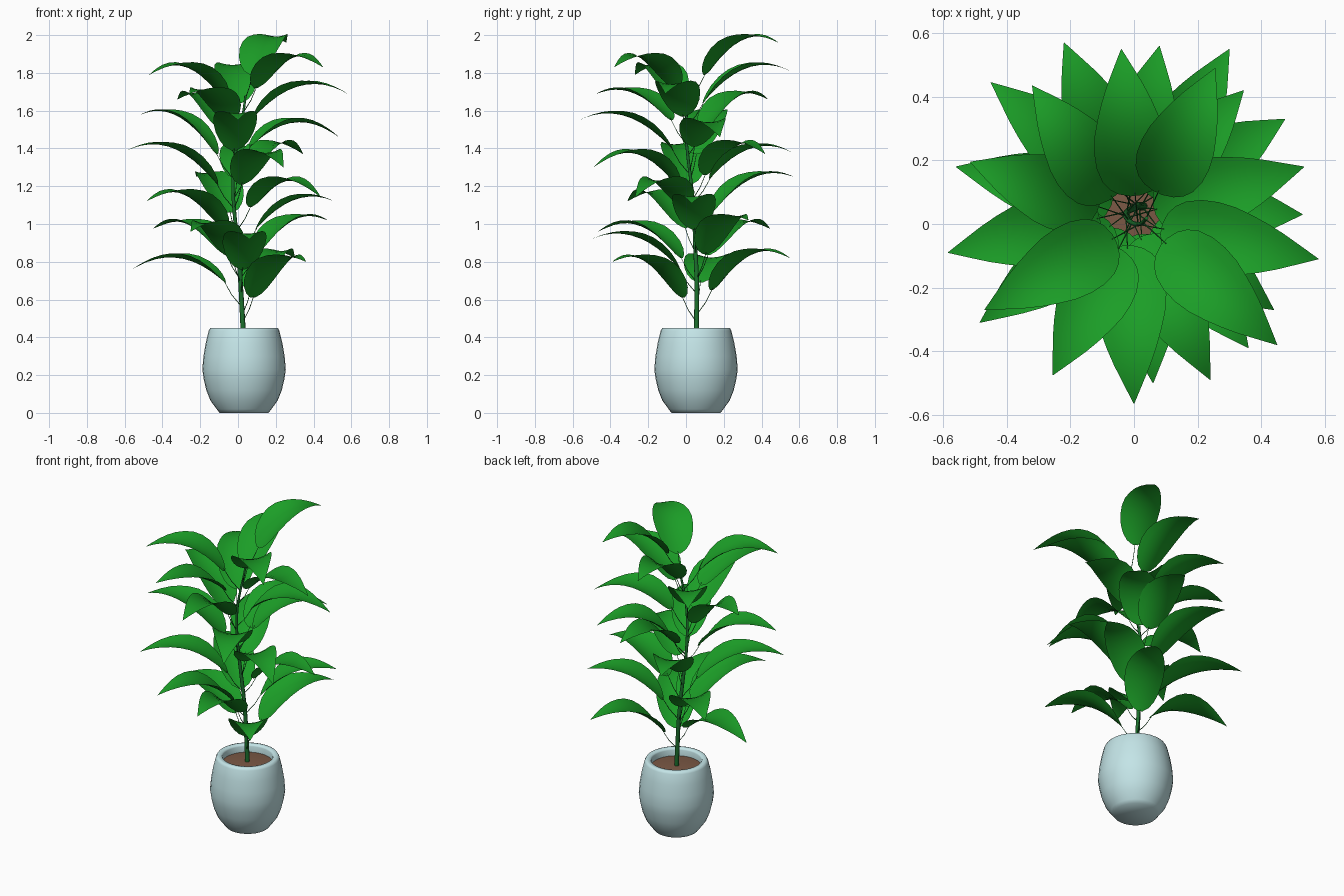
import bpy, bmesh, math
from mathutils import Vector

if "Cube" in bpy.data.objects:
    bpy.data.objects.remove(bpy.data.objects["Cube"])


def material(name, rgb):
    m = bpy.data.materials.new(name)
    m.diffuse_color = (*rgb, 1)
    m.use_nodes = True
    m.node_tree.nodes["Principled BSDF"].inputs["Base Color"].default_value = m.diffuse_color
    return m


POT = material("pale blue ceramic", (0.55, 0.78, 0.8))
SOIL = material("brown soil", (0.2, 0.1, 0.06))
LEAF = material("leaf green", (0.011, 0.34, 0.02))
STEM = material("dark stem green", (0.011, 0.16, 0.025))


def finish(bm, name, mat, angle=40):
    me = bpy.data.meshes.new(name)
    bm.to_mesh(me)
    bm.free()
    ob = bpy.data.objects.new(name, me)
    bpy.context.collection.objects.link(ob)
    me.materials.append(mat)
    for p in me.polygons:
        p.use_smooth = True
    bpy.context.view_layer.objects.active = ob
    ob.select_set(True)
    bpy.ops.object.shade_smooth_by_angle(angle=math.radians(angle))
    ob.select_set(False)
    return ob


def lathe(name, profile, centre, mat, steps=32):
    bm = bmesh.new()
    vs = [bm.verts.new((r, 0, z)) for r, z in profile]
    es = [bm.edges.new(p) for p in zip(vs, vs[1:])]
    bmesh.ops.spin(bm, geom=vs + es, axis=(0, 0, 1), cent=(0, 0, 0),
                   angle=math.tau, steps=steps)
    bmesh.ops.remove_doubles(bm, verts=bm.verts, dist=1e-4)
    bmesh.ops.recalc_face_normals(bm, faces=bm.faces)
    bmesh.ops.translate(bm, verts=bm.verts, vec=centre)
    return finish(bm, name, mat, 75)


def tube(bm, pts, r0, r1, sides=8):
    rings = []
    for i, p in enumerate(pts):
        d = (pts[min(i + 1, len(pts) - 1)] - pts[max(i - 1, 0)]).normalized()
        a = d.orthogonal().normalized() if not rings else (a - d * a.dot(d)).normalized()
        b = d.cross(a)
        r = r0 + (r1 - r0) * i / (len(pts) - 1)
        rings.append([bm.verts.new(p + r * (a * math.cos(t) + b * math.sin(t)))
                      for t in (math.tau * k / sides for k in range(sides))])
    for u, v in zip(rings, rings[1:]):
        for k in range(sides):
            j = (k + 1) % sides
            bm.faces.new((u[k], u[j], v[j], v[k]))
    bm.faces.new(rings[0][::-1])
    bm.faces.new(rings[-1])


def sample(table, t):
    # linear lookup in rows (key, value...)
    for a, b in zip(table, table[1:]):
        if t <= b[0]:
            f = max(0, (t - a[0]) / (b[0] - a[0]))
            return [p + (q - p) * f for p, q in zip(a[1:], b[1:])]
    return list(table[-1][1:])


# pot and soil
CENTRE = (0.032, 0.053, 0)
lathe("pot", [(0, 0), (0.13, 0), (0.145, 0.02), (0.178, 0.065), (0.2, 0.12), (0.214, 0.18),
              (0.221, 0.23), (0.215, 0.3), (0.203, 0.37), (0.187, 0.435), (0.18, 0.448),
              (0.17, 0.45), (0.152, 0.448), (0.147, 0.438), (0.15, 0.38)], CENTRE, POT)
lathe("soil", [(0, 0.41), (0.08, 0.408), (0.152, 0.4)], CENTRE, SOIL)

# stem, gently winding: rows are z, x, y
PATH = [(0.39, 0.03, 0.055), (0.7, 0.013, 0.058), (0.85, 0.003, 0.05), (1.0, -0.014, 0.045),
        (1.2, -0.03, 0.03), (1.4, -0.012, 0.004), (1.55, 0.022, -0.004), (1.68, 0.042, 0.022)]


def stem_at(z):
    z = min(max(z, 0.39), 1.68)
    # average nearby samples to round the path
    s = [sample(PATH, min(max(z + o, 0.39), 1.68)) for o in (-0.06, -0.03, 0, 0.03, 0.06)]
    return Vector((sum(p[0] for p in s) / 5, sum(p[1] for p in s) / 5, z))


bm = bmesh.new()
tube(bm, [stem_at(0.39 + 1.29 * i / 30) for i in range(31)], 0.014, 0.006, 10)
finish(bm, "stem", STEM)

# leaves from top to bottom: tip x, y, z, rise from blade base to tip, sag of the arch
LEAVES = [
    (0.255, 0.49, 1.96, 0.17, 0.4), (0.45, -0.38, 1.83, 0.11, 0.42),
    (-0.47, -0.27, 1.79, 0.13, 0.42), (-0.04, 0.55, 1.81, 0.17, 0.4),
    (0.58, -0.11, 1.69, 0.12, 0.41), (-0.255, -0.475, 1.69, 0.14, 0.3),
    (-0.32, 0.435, 1.66, 0.17, 0.4), (0.535, 0.18, 1.46, 0.05, 0.41),
    (0.0, -0.565, 1.55, 0.16, 0.4), (-0.515, 0.195, 1.58, 0.21, 0.38),
    (0.345, 0.42, 1.37, 0.11, 0.42), (0.24, -0.49, 1.30, 0.09, 0.47),
    (-0.585, -0.09, 1.39, 0.18, 0.41), (0.08, 0.56, 1.38, 0.14, 0.36),
    (0.44, -0.27, 1.14, 0.05, 0.45), (-0.485, -0.31, 1.12, 0.14, 0.43),
    (-0.22, 0.57, 1.25, 0.19, 0.36), (0.53, 0.03, 1.11, 0.14, 0.37),
    (-0.25, -0.465, 0.96, 0.14, 0.41), (-0.45, 0.445, 0.975, 0.14, 0.38),
    (0.475, 0.33, 1.02, 0.18, 0.36), (0.06, -0.50, 0.92, 0.16, 0.37),
    (-0.56, 0.18, 0.76, 0.07, 0.38), (0.30, 0.55, 0.82, 0.17, 0.42),
    (0.36, -0.39, 0.80, 0.19, 0.4)]

# half width along the blade: rounded base, straight sides to a sharp tip
WIDTH = [(0, 0.015), (0.03, 0.051), (0.08, 0.078), (0.15, 0.099), (0.25, 0.113), (0.35, 0.116),
         (0.45, 0.11), (0.6, 0.088), (0.75, 0.058), (0.9, 0.024), (1, 0.0008)]
STATIONS = (0, 0.03, 0.08, 0.15, 0.25, 0.35, 0.45, 0.55, 0.65, 0.75, 0.85, 0.93, 1)
ACROSS = (-1, -0.67, -0.33, 0, 0.33, 0.67, 1)

for n, (tx, ty, tz, rise, sag) in enumerate(LEAVES, 1):
    z0 = tz - rise
    root = stem_at(z0 - 0.13)
    out = Vector((tx - root.x, ty - root.y, 0))
    reach = out.length - 0.09
    out.normalize()
    side = Vector((0, 0, 1)).cross(out)
    base = Vector((root.x, root.y, z0)) + out * 0.09

    # blade: arched midrib with a cupped cross-section
    bm = bmesh.new()
    rows = []
    for t in STATIONS:
        mid = base + out * reach * t + Vector((0, 0, (rise + sag) * t - sag * t * t))
        slope = (out * reach + Vector((0, 0, rise + sag - 2 * sag * t))).normalized()
        up = slope.cross(side)
        w = sample(WIDTH, t)[0]
        rows.append([bm.verts.new(mid + side * w * u + up * 2.4 * (w * u) ** 2) for u in ACROSS])
    for a, b in zip(rows, rows[1:]):
        for k in range(len(ACROSS) - 1):
            bm.faces.new((a[k], b[k], b[k + 1], a[k + 1]))
    bmesh.ops.recalc_face_normals(bm, faces=bm.faces)
    if sum(f.normal.z for f in bm.faces) < 0:
        bmesh.ops.reverse_faces(bm, faces=bm.faces)
    finish(bm, f"leaf_{n}", LEAF, 60)

    # thin stalk joining blade and stem
    bm = bmesh.new()
    bend = root.lerp(base, 0.5) + out * 0.01
    tube(bm, [root, bend, base + out * 0.008 + Vector((0, 0, 0.01))], 0.0025, 0.0015, 6)
    finish(bm, f"leaf_stalk_{n}", STEM)
